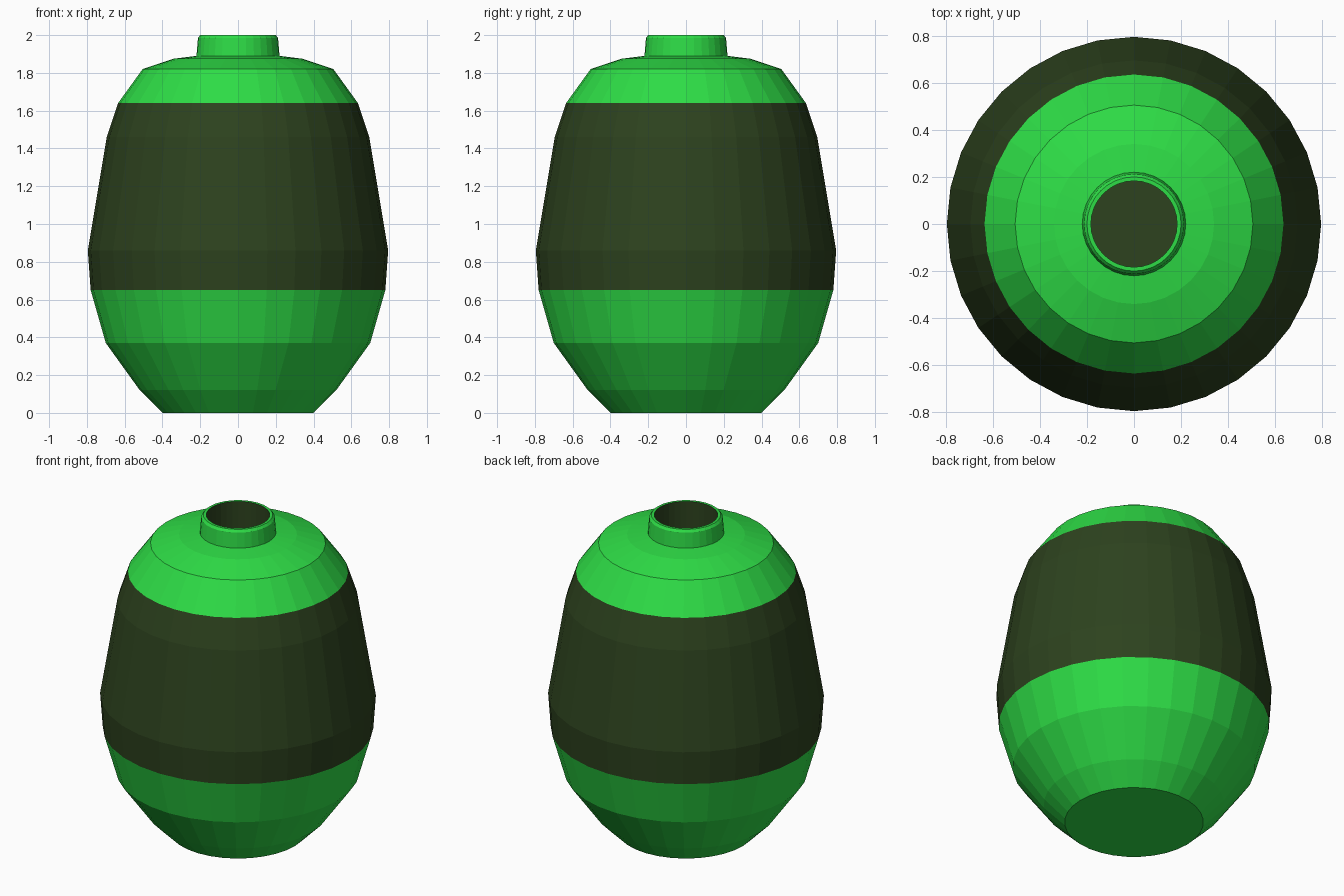
import bpy, bmesh, math

if "Cube" in bpy.data.objects:
    bpy.data.objects.remove(bpy.data.objects["Cube"])

SIDES = 32


def material(name, rgb):
    m = bpy.data.materials.new(name)
    m.diffuse_color = (*rgb, 1)
    m.use_nodes = True
    m.node_tree.nodes["Principled BSDF"].inputs["Base Color"].default_value = m.diffuse_color
    return m


green = material("green_glaze", (0.027, 0.72, 0.061))
olive = material("dark_olive", (0.026, 0.055, 0.013))


def lathe(name, profile, mat, cap_start=False, cap_end=False):
    """Spin a (radius, z) profile, listed so that outside lies to its right."""
    bm = bmesh.new()
    rings = []
    for r, z in profile:
        rings.append([bm.verts.new((r * math.cos(2 * math.pi * i / SIDES),
                                    r * math.sin(2 * math.pi * i / SIDES), z))
                      for i in range(SIDES)])
    for a, b in zip(rings, rings[1:]):
        for i in range(SIDES):
            j = (i + 1) % SIDES
            bm.faces.new((a[i], a[j], b[j], b[i]))
    if cap_start:
        bm.faces.new(rings[0][::-1])
    if cap_end:
        bm.faces.new(rings[-1])
    mesh = bpy.data.meshes.new(name)
    bm.to_mesh(mesh)
    bm.free()
    mesh.materials.append(mat)
    obj = bpy.data.objects.new(name, mesh)
    bpy.context.collection.objects.link(obj)
    return obj


# Lower body with closed base
lathe("lower_body", [(0.40, 0), (0.52, 0.12), (0.70, 0.37), (0.78, 0.65)],
      green, cap_start=True)

# Wide dark band
lathe("middle_band", [(0.78, 0.65), (0.795, 0.86), (0.695, 1.46), (0.635, 1.64)], olive)

# Shoulder, neck and rim
lathe("shoulder", [(0.635, 1.64), (0.505, 1.82), (0.34, 1.875), (0.22, 1.89)], green)
lathe("neck", [(0.22, 1.89), (0.212, 1.985), (0.20, 2.0), (0.183, 2.0)], green)

# Dark inside of the mouth
lathe("mouth_inside", [(0.183, 2.0), (0.183, 1.70)], olive, cap_end=True)
